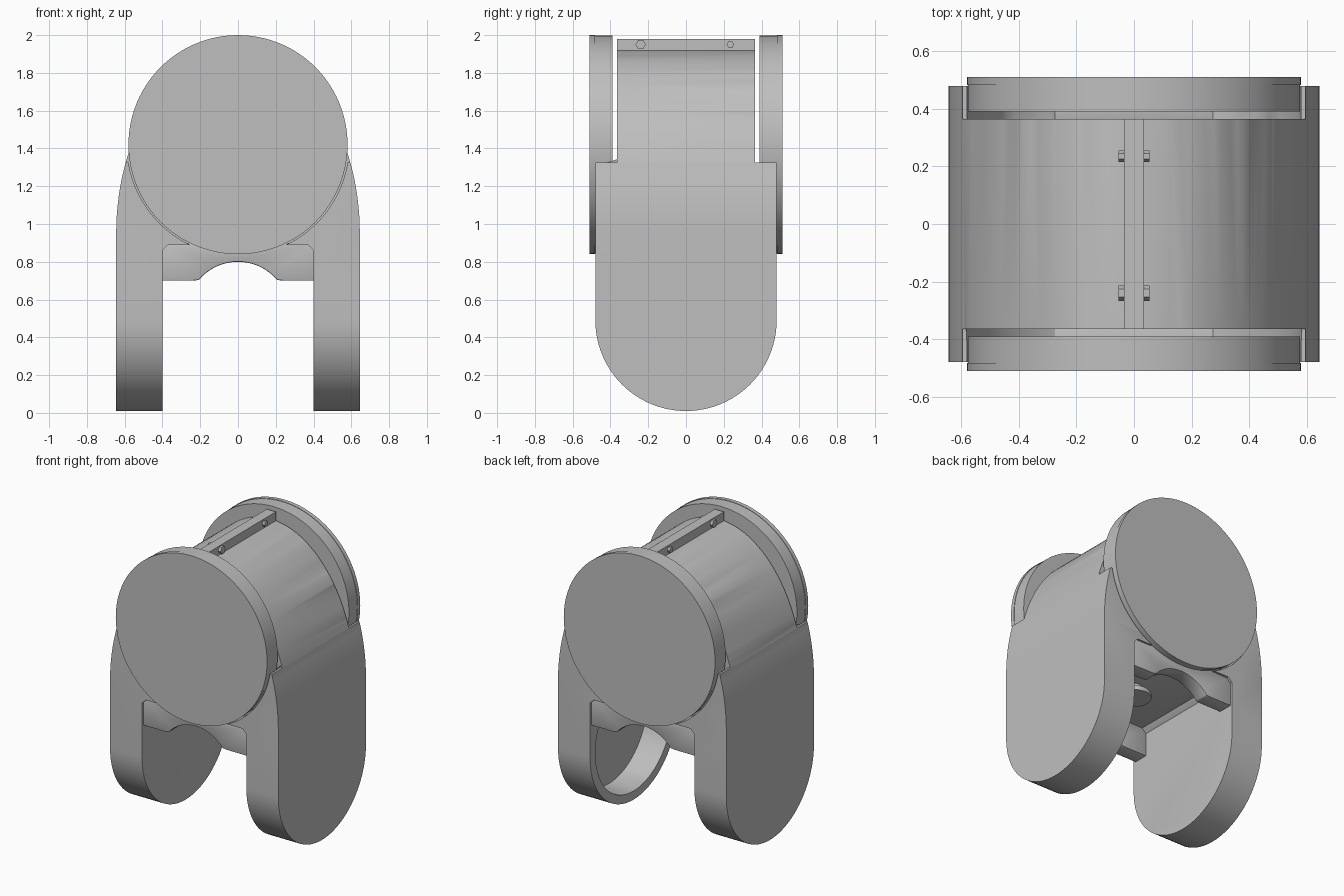
import bpy, bmesh, math
from mathutils import Matrix, Vector

old = bpy.data.objects.get("Cube")
if old:
    bpy.data.objects.remove(old, do_unlink=True)

grey = bpy.data.materials.new("plain grey")
grey.use_nodes = True
COLOUR = (0.52, 0.52, 0.52, 1)
grey.diffuse_color = COLOUR
grey.node_tree.nodes["Principled BSDF"].inputs["Base Color"].default_value = COLOUR


def activate(ob):
    bpy.ops.object.select_all(action='DESELECT')
    ob.select_set(True)
    bpy.context.view_layer.objects.active = ob


def prism(name, outline, axis, lo, hi):
    """Extrude an outline along axis: 'y' takes (x, z) points, 'x' takes (y, z)."""
    bm = bmesh.new()
    place = (lambda a, b: (a, lo, b)) if axis == 'y' else (lambda a, b: (lo, a, b))
    face = bm.faces.new([bm.verts.new(place(a, b)) for a, b in outline])
    grown = bmesh.ops.extrude_face_region(bm, geom=[face])
    move = Vector((0, hi - lo, 0)) if axis == 'y' else Vector((hi - lo, 0, 0))
    bmesh.ops.translate(bm, vec=move, verts=[v for v in grown["geom"] if isinstance(v, bmesh.types.BMVert)])
    bmesh.ops.recalc_face_normals(bm, faces=bm.faces)
    mesh = bpy.data.meshes.new(name)
    bm.to_mesh(mesh)
    bm.free()
    ob = bpy.data.objects.new(name, mesh)
    bpy.context.collection.objects.link(ob)
    mesh.materials.append(grey)
    return ob


def arc(cx, cz, rx, rz, start, end, n):
    angles = [math.radians(start + (end - start) * i / n) for i in range(n + 1)]
    return [(cx + rx * math.cos(t), cz + rz * math.sin(t)) for t in angles]


def circle(cx, cz, r, n=96):
    return arc(cx, cz, r, r, 0, 360, n)[:-1]


def box(a0, a1, z0, z1):
    return [(a0, z0), (a1, z0), (a1, z1), (a0, z1)]


def cut(ob, cutter, operation='DIFFERENCE'):
    mod = ob.modifiers.new("cut", 'BOOLEAN')
    mod.object, mod.operation, mod.solver = cutter, operation, 'EXACT'
    activate(ob)
    bpy.ops.object.modifier_apply(modifier=mod.name)
    bpy.data.objects.remove(cutter, do_unlink=True)


def finish(ob, width=0.0):
    activate(ob)
    if width:
        mod = ob.modifiers.new("edge", 'BEVEL')
        mod.width, mod.segments, mod.limit_method = width, 2, 'ANGLE'
        mod.angle_limit = math.radians(40)
        bpy.ops.object.modifier_apply(modifier=mod.name)
    bpy.ops.object.shade_smooth_by_angle(angle=math.radians(30))


DISC_Z, DISC_R, END = 1.42, 0.58, 0.365

# Housing: arched block with two legs, rounded at the foot
arch = arc(0, 0.95, 0.645, 0.97, 0, 180, 64)
notch = [(-0.4, 0), (-0.4, 0.86), (-0.37, 0.89), (0.37, 0.89), (0.4, 0.86), (0.4, 0)]
housing = prism("housing", arch + [(-0.645, 0)] + notch + [(0.645, 0)], 'y', -0.48, 0.48)
side = (arc(0, 0.49, 0.48, 0.48, 180, 360, 48)
        + [(0.48, 1.325), (END, 1.325), (END, 2.1), (-END, 2.1), (-END, 1.325), (-0.48, 1.325)])
cut(housing, prism("side_cutter", side, 'x', -1, 1), 'INTERSECT')

# Round seats for the end discs, and the hollow inside the left leg
for s in (-1, 1):
    lo, hi = sorted((s * END, s * 0.7))
    cut(housing, prism("seat_cutter", circle(0, DISC_Z, DISC_R + 0.008), 'y', lo, hi))
cut(housing, prism("leg_cutter", circle(0, 0.49, 0.42), 'x', 0.3, 0.59))
finish(housing, 0.006)

# Webs between the legs, with an arched lower edge
web = ([(-0.41, 0.9), (-0.41, 0.7), (-0.24, 0.7)]
       + arc(0, 0.53, 0.27, 0.27, 140, 40, 20) + [(0.24, 0.7), (0.41, 0.7), (0.41, 0.9)])
for s, label in ((-1, "front"), (1, "back")):
    lo, hi = sorted((s * 0.36, s * 0.465))
    finish(prism(label + "_web", web, 'y', lo, hi), 0.006)
    # End disc with a thin outer cap
    lo, hi = sorted((s * 0.39, s * 0.482))
    finish(prism(label + "_disc", circle(0, DISC_Z, DISC_R - 0.003), 'y', lo, hi))
    lo, hi = sorted((s * 0.482, s * 0.51))
    finish(prism(label + "_cap", circle(0, DISC_Z, DISC_R), 'y', lo, hi))

# Top rib with two cross pins
finish(prism("top_rib", box(-0.035, 0.035, 1.85, 1.98), 'y', -END, END))
for y, r, label in ((-0.24, 0.027, "front_pin"), (0.235, 0.02, "back_pin")):
    finish(prism(label, circle(y, 1.95, r, 6), 'x', -0.053, 0.053))

# Small pivot button under the ceiling
for name, r, lo, hi in (("pivot_stem", 0.05, 0.84, 0.9), ("pivot_button", 0.11, 0.81, 0.84)):
    ob = prism(name, circle(0, 0, r, 32), 'y', lo, hi)
    ob.data.transform(Matrix.Rotation(math.radians(90), 4, 'X'))
    finish(ob)
